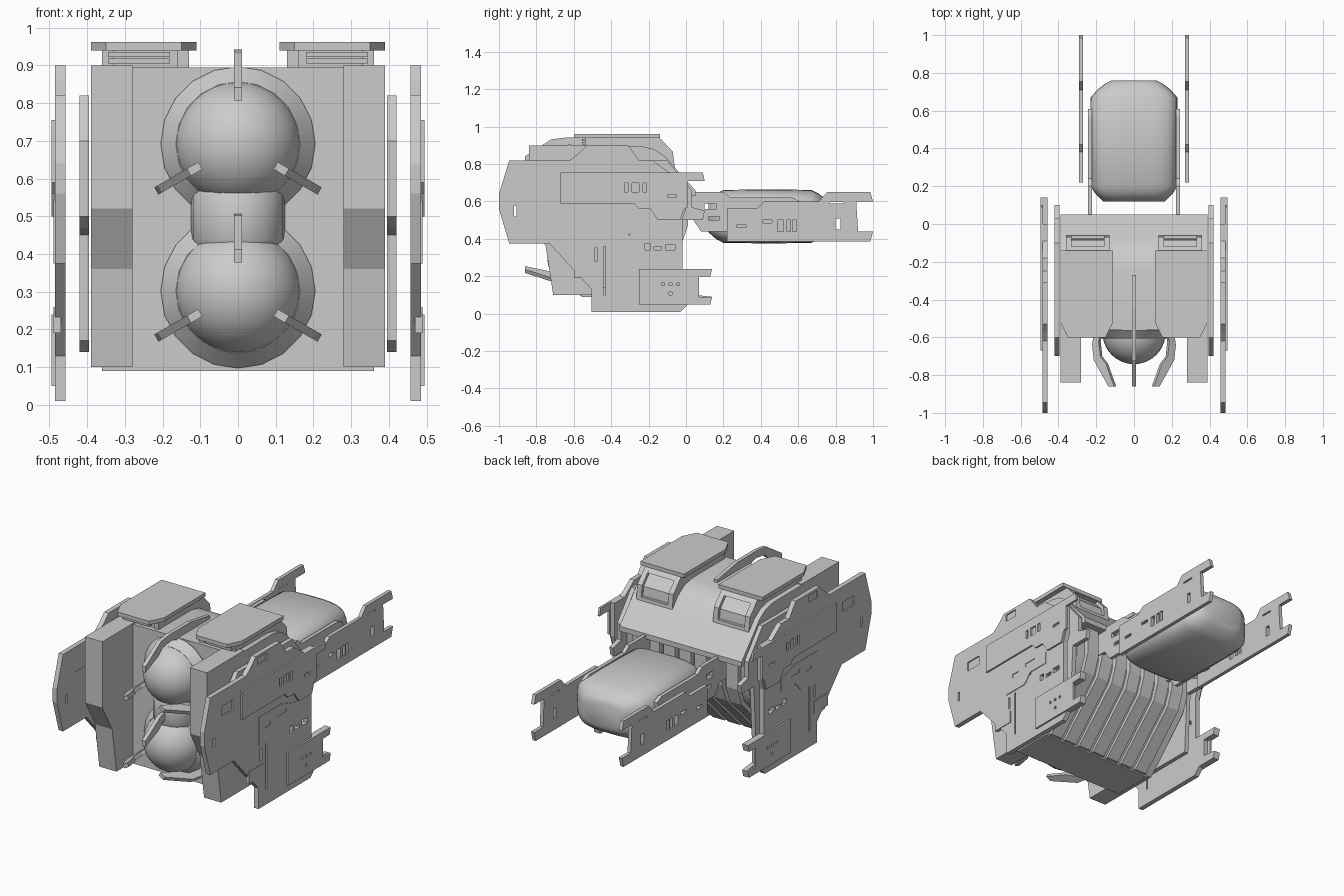
import bpy, bmesh, math
from mathutils import Matrix, Vector

if "Cube" in bpy.data.objects:
    bpy.data.objects.remove(bpy.data.objects["Cube"])

# local x -> world y, local y -> world z, local z -> world x
YZ = Matrix(((0, 0, 1, 0), (1, 0, 0, 0), (0, 1, 0, 0), (0, 0, 0, 1)))
XY = Matrix.Identity(4)


def rect(y0, y1, z0, z1):
    return [(y0, z0), (y1, z0), (y1, z1), (y0, z1)]


def smooth_by_angle(ob, deg):
    bpy.ops.object.select_all(action='DESELECT')
    ob.select_set(True)
    bpy.context.view_layer.objects.active = ob
    bpy.ops.object.shade_smooth_by_angle(angle=math.radians(deg))


def slab(name, outline, a, b, holes=(), frame=YZ):
    """Flat profile with optional cut-outs, extruded from a to b along its normal."""
    cu = bpy.data.curves.new(name, 'CURVE')
    cu.dimensions, cu.fill_mode = '2D', 'BOTH'
    cu.extrude = abs(b - a) / 2
    for loop in [outline] + [rect(*h) for h in holes]:
        sp = cu.splines.new('POLY')
        sp.points.add(len(loop) - 1)
        for p, (u, v) in zip(sp.points, loop):
            p.co = (u, v, 0, 1)
        sp.use_cyclic_u = True
    tmp = bpy.data.objects.new(name + "_curve", cu)
    bpy.context.collection.objects.link(tmp)
    bpy.context.view_layer.update()
    me = bpy.data.meshes.new_from_object(tmp)
    bpy.data.objects.remove(tmp)
    me.transform(frame @ Matrix.Translation((0, 0, (a + b) / 2)))
    # weld caps to rims and shade flat
    bm = bmesh.new()
    bm.from_mesh(me)
    bmesh.ops.remove_doubles(bm, verts=bm.verts, dist=1e-5)
    bmesh.ops.recalc_face_normals(bm, faces=bm.faces)
    for f in bm.faces:
        f.smooth = False
    bm.to_mesh(me)
    bm.free()
    me.shade_flat()
    ob = bpy.data.objects.new(name, me)
    bpy.context.collection.objects.link(ob)
    return ob


def pair(name, outline, a, b, holes=()):
    slab(name + "_right", outline, a, b, holes)
    slab(name + "_left", outline, -b, -a, holes)


def from_bm(name, bm, smooth):
    me = bpy.data.meshes.new(name)
    bmesh.ops.recalc_face_normals(bm, faces=bm.faces)
    bm.to_mesh(me)
    bm.free()
    ob = bpy.data.objects.new(name, me)
    bpy.context.collection.objects.link(ob)
    smooth_by_angle(ob, smooth)
    return ob


def loft(name, rings, smooth):
    bm = bmesh.new()
    vr = [[bm.verts.new(p) for p in r] for r in rings]
    n = len(vr[0])
    for r0, r1 in zip(vr, vr[1:]):
        for i in range(n):
            bm.faces.new((r0[i], r0[(i + 1) % n], r1[(i + 1) % n], r1[i]))
    bm.faces.new(vr[0])
    bm.faces.new(vr[-1])
    return from_bm(name, bm, smooth)


# Central hull with curved rear roof, lip and sloping underside
hull = slab("hull", [(-.56, .895), (-.24, .895), (-.17, .88), (-.11, .84), (-.05, .77), (.05, .66), (.05, .63),
                     (-.02, .63), (-.02, .46), (-.05, .38), (-.32, .1), (-.56, .1)], -.39, .39)
smooth_by_angle(hull, 28)
# Front side walls
pair("front_wall", [(-.84, .9), (-.5, .9), (-.5, .1), (-.71, .1), (-.75, .36), (-.84, .52)], .28, .39)
slab("belly_plate", rect(-.56, -.32, .09, .12), -.36, .36)
# Rear ribs following the underside
for i in range(7):
    x = -.3 + i * .1
    slab(f"rear_rib_{i}", [(.01, .63), (.01, .47), (-.025, .37), (-.3, .095), (-.34, .1), (-.06, .4), (-.04, .63)],
         x - .038, x + .038)

# Roof hoods with window frames and cover plates
for s, tag in ((1, "right"), (-1, "left")):
    def span(name, prof, x0, x1):
        a, b = sorted((s * x0, s * x1))
        slab(f"{name}_{tag}", prof, a, b)
    hood = [(-.54, .88), (-.54, .94), (-.14, .94), (-.07, .865), (-.055, .74), (-.3, .74)]
    inner = [(-.53, .88), (-.53, .94), (-.165, .94), (-.085, .855), (-.07, .74), (-.3, .74)]
    span("hood_outer_side", hood, .33, .36)
    span("hood_inner_side", hood, .13, .16)
    span("hood_window", inner, .16, .33)
    span("hood_sill", [(-.09, .74), (-.055, .74), (-.062, .8), (-.09, .8)], .16, .33)
    span("hood_brow", [(-.2, .94), (-.14, .94), (-.12, .918), (-.2, .9)], .16, .33)
    for k in range(2):
        span(f"hood_vent_{k}", rect(-.555, -.53, .905 + k * .017, .918 + k * .017), .18, .345)
    cover = [(.11, -.14), (.39, -.14), (.39, -.52), (.35, -.6), (.15, -.6), (.11, -.52)]
    slab(f"hood_cover_{tag}", [(s * x, y) for x, y in cover], .94, .962, frame=XY)

# Twin front globes with collars and claw fins
claw = [(-.5, .19), (-.56, .235), (-.64, .25), (-.72, .24), (-.86, .15), (-.86, .115), (-.74, .165),
        (-.7, .2), (-.62, .21), (-.56, .19)]
crest = [(-.27, .2), (-.27, .22), (-.45, .25)] + claw[2:]
for zc, tag in ((.692, "upper"), (.302, "lower")):
    bm = bmesh.new()
    bmesh.ops.create_uvsphere(bm, u_segments=32, v_segments=20, radius=.167,
                              matrix=Matrix.Translation((0, -.575, zc)) @ Matrix.Rotation(math.pi / 2, 4, 'X'))
    from_bm(f"{tag}_globe", bm, 40)
    loft(f"{tag}_collar", [[(r * math.sin(i * math.tau / 20), y, zc + r * math.cos(i * math.tau / 20))
                            for i in range(20)] for y, r in ((-.45, .205), (-.565, .205), (-.61, .165))], 30)
    for k, ang in enumerate((0, 120, 240)):
        prof = crest if tag == "upper" and k == 0 else claw
        if tag == "lower" and k == 0:
            prof = [(y, r - .04) for y, r in claw]
        fin = slab(f"{tag}_claw_{k}", prof, -.011, .011)
        fin.data.transform(Matrix.Translation((0, 0, zc)) @ Matrix.Rotation(math.radians(ang), 4, 'Y'))
loft("globe_connector", [[(r * math.sin(i * math.tau / 20), -.56 - r * math.cos(i * math.tau / 20), z)
                          for i in range(20)]
                         for z, r in ((.42, .115), (.44, .125), (.55, .125), (.57, .115))], 30)

# Layered side armour
pair("inner_armour", [(-.7, .5), (-.66, .47), (-.5, .45), (-.5, .17), (-.46, .14), (-.04, .14), (-.02, .5),
                      (.09, .5), (.1, .55), (.03, .57), (.03, .66), (-.1, .82), (-.6, .82), (-.7, .7)], .395, .42)
pair("outer_armour",
     [(-.73, .375), (-.945, .375), (-1, .56), (-1, .64), (-.945, .82), (-.62, .82), (-.57, .86), (-.53, .9),
      (-.31, .9), (-.25, .82), (-.18, .82), (-.09, .755), (.0, .755), (.0, .56), (-.02, .5), (-.02, .24),
      (.14, .24), (.13, .2), (.05, .2), (.05, .1), (.14, .09), (.13, .05), (.01, .05), (-.03, .01),
      (-.505, .01), (-.505, .13)], .457, .485,
     [(-.51, -.43, .845, .885), (-.84, -.74, .675, .73), (-.92, -.905, .52, .575), (-.49, -.475, .28, .35),
      (-.44, -.43, .1, .36), (-.22, -.19, .34, .375), (-.17, -.13, .34, .36), (-.11, -.06, .34, .37),
      (-.42, -.36, .505, .52), (-.33, -.3, .42, .435)])
# Recessed backs behind the larger armour openings
pair("hatch_back", rect(-.84, -.74, .675, .73), .46, .478)
pair("vent_back", rect(-.51, -.43, .845, .885), .46, .478)
pair("upper_raised_panel",
     [(-.67, .59), (-.28, .59), (-.25, .56), (-.19, .56), (-.15, .5), (-.03, .5), (-.01, .56), (.01, .57),
      (.01, .71), (.1, .71), (.09, .755), (-.67, .755)], .483, .495,
     [(-.33, -.31, .65, .7), (-.29, -.25, .65, .7), (-.23, -.21, .65, .7), (-.1, -.05, .62, .635)])
pair("lower_raised_panel",
     [(-.25, .24), (-.25, .05), (.13, .05), (.14, .09), (.07, .09), (.07, .2), (.13, .2), (.14, .24)],
     .483, .495, [(-.13, -.115, .15, .165), (-.09, -.075, .15, .165), (-.05, -.035, .15, .165),
                  (-.09, -.075, .1, .115)])
pair("middle_raised_panel", [(-.505, .375), (-.35, .375), (-.3, .43), (-.17, .43), (-.17, .5), (-.3, .54),
                             (-.505, .54)], .483, .489, [(-.34, -.26, .48, .5), (-.45, -.4, .46, .48)])
pair("small_access_panel", rect(-.6, -.47, .19, .26), .47, .489)

# Tail pod: rounded-box loft
rings = []
for y, hw, hh in ((.12, .165, .085), (.16, .205, .12), (.2, .23, .142), (.45, .23, .145), (.67, .23, .142),
                  (.71, .195, .122), (.745, .15, .095), (.76, .12, .07)):
    ring = []
    for i in range(32):
        t = (i + .5) * math.tau / 32
        c, s = math.cos(t), math.sin(t)
        ring.append((hw * math.copysign(abs(c) ** .55, c), y, .52 + hh * math.copysign(abs(s) ** .55, s)))
    rings.append(ring)
loft("tail_pod", rings, 70)

# Tail rails: inner arms joined to hull, outer forked plates
pair("tail_arm", [(-.04, .5), (.04, .5), (.08, .44), (.6, .44), (.61, .6), (.57, .62), (.24, .62), (.2, .65),
                  (.0, .65), (-.04, .62)], .222, .243, [(.1, .16, .56, .59), (.12, .18, .5, .52)])
pair("tail_plate", [(.22, .385), (.985, .385), (1, .44), (.92, .44), (.91, .6), (1, .6), (.985, .65),
                    (.755, .65), (.71, .6), (.42, .6), (.38, .565), (.22, .565)], .27, .291,
     [(.8, .825, .45, .51), (.77, .84, .59, .598), (.41, .46, .485, .5), (.49, .52, .44, .5),
      (.54, .56, .44, .5), (.57, .59, .44, .5), (.27, .32, .46, .475)])
